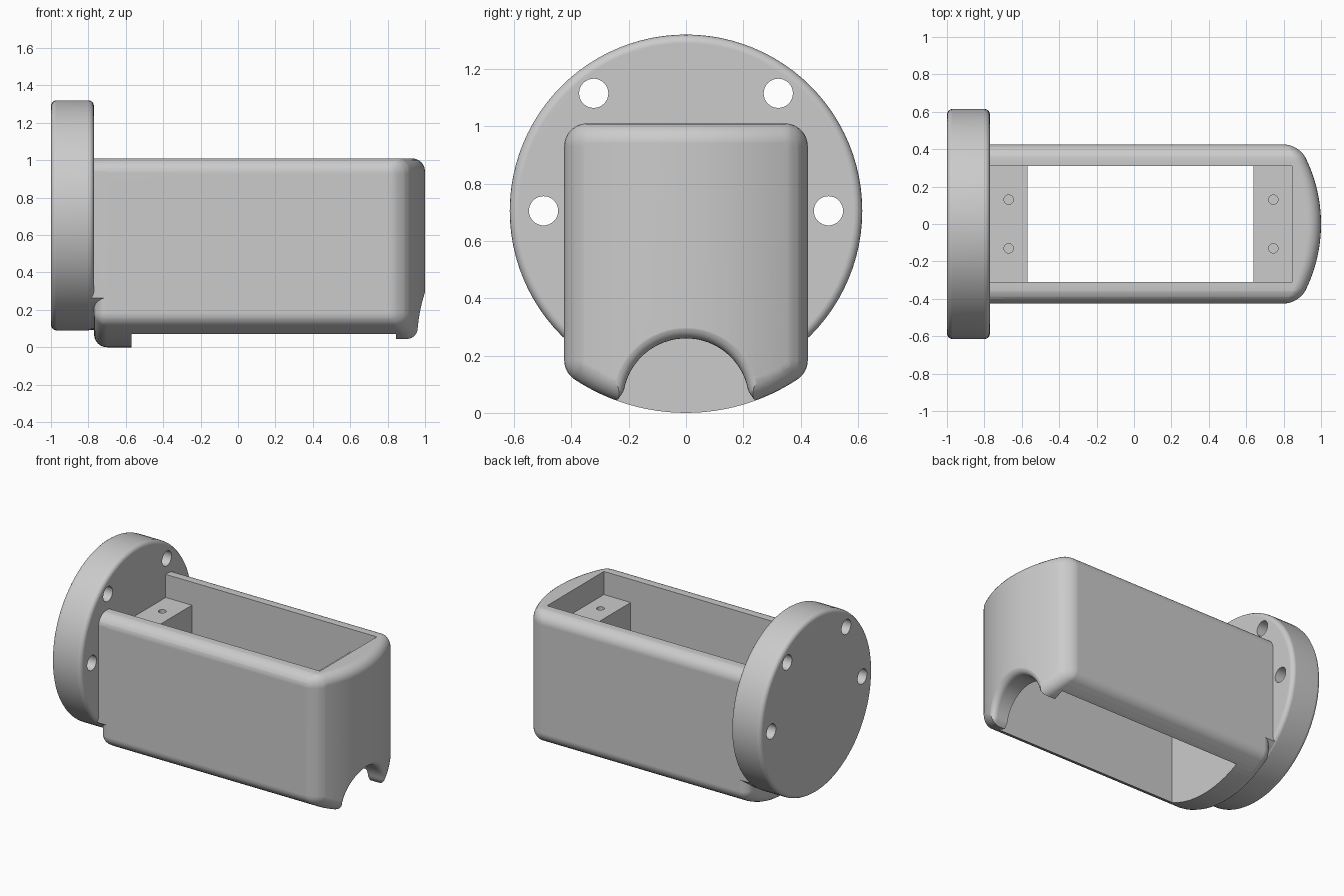
import bpy, bmesh, math

cube = bpy.data.objects.get("Cube")
if cube:
    bpy.data.objects.remove(cube)

grey = bpy.data.materials.new("plain grey")
grey.use_nodes = True
COLOUR = (0.6, 0.6, 0.6, 1)
grey.diffuse_color = COLOUR
grey.node_tree.nodes["Principled BSDF"].inputs["Base Color"].default_value = COLOUR

FACE = -0.77          # inner face of the flange
MID = 0.705           # height of the flange axis
HALF = 0.425          # half width of the housing
BOW = 0.8             # radius of the bowed end
CORNER = 0.08         # corner radius of the housing section
ROUND = 0.07          # rounding of the housing ends


def front(y):
    """How far the bowed end reaches at a given side position."""
    return 1 - BOW + math.sqrt(BOW ** 2 - min(abs(y), HALF) ** 2)


def arc(cx, cy, r, a0, a1, n):
    """Points along an arc, each with its outward direction."""
    angles = [math.radians(a0 + (a1 - a0) * i / n) for i in range(n + 1)]
    return [(cx + r * math.cos(a), cy + r * math.sin(a), math.cos(a), math.sin(a)) for a in angles]


def circle(cx, cy, r, n):
    return [p[:2] for p in arc(cx, cy, r, 0, 360, n)[:-1]]


def quarter(n):
    return [math.pi / 2 * i / n for i in range(n + 1)]


def loft(name, rings, cuts=(), shape=None):
    """Skin matching rings, close both ends, optionally slice and shape."""
    bm = bmesh.new()
    loops = [[bm.verts.new(p) for p in ring] for ring in rings]
    for a, b in zip(loops, loops[1:]):
        for i in range(len(a)):
            bm.faces.new((a[i - 1], a[i], b[i], b[i - 1]))
    bm.faces.new(loops[0])
    bm.faces.new(loops[-1])
    for y in cuts:
        bmesh.ops.bisect_plane(bm, geom=bm.verts[:] + bm.edges[:] + bm.faces[:], dist=0.0001,
                               plane_co=(0, y, 0), plane_no=(0, 1, 0))
    if shape:
        for v in bm.verts:
            shape(v)
    bmesh.ops.recalc_face_normals(bm, faces=bm.faces)
    mesh = bpy.data.meshes.new(name)
    bm.to_mesh(mesh)
    bm.free()
    mesh.materials.append(grey)
    ob = bpy.data.objects.new(name, mesh)
    bpy.context.collection.objects.link(ob)
    return ob


def rod(name, y, z, r, lo, hi, n=48):
    return loft(name, [[(x, p, q) for p, q in circle(y, z, r, n)] for x in (lo, hi)])


def activate(ob):
    bpy.ops.object.select_all(action="DESELECT")
    bpy.context.view_layer.objects.active = ob
    ob.select_set(True)


def combine(ob, other, operation="DIFFERENCE"):
    """Apply a boolean and discard the second solid."""
    mod = ob.modifiers.new("cut", "BOOLEAN")
    mod.operation, mod.solver, mod.object = operation, "EXACT", other
    activate(ob)
    bpy.ops.object.modifier_apply(modifier=mod.name)
    bpy.data.objects.remove(other)


def bow_end(v):
    if v.co.x > 0:
        v.co.x += front(v.co.y) - 1


def shell(name, start, shrink=0.0):
    """Solid housing: straight sides, arched underside, bowed end, rounded rims."""
    side = HALF - CORNER
    low = MID - math.sqrt((MID - CORNER) ** 2 - side ** 2)
    a = math.degrees(math.asin(side / (MID - CORNER)))
    section = arc(0, MID, MID, 270 - a, 270 + a, 24)
    section += arc(side, low, CORNER, 270 + a, 360, 6)[1:]
    section += arc(side, 1.01 - CORNER, CORNER, 0, 90, 8)
    section += arc(-side, 1.01 - CORNER, CORNER, 90, 180, 8)
    section += arc(-side, low, CORNER, 180, 270 - a, 6)[:-1]
    steps = [(ROUND * (1 - math.cos(t)), ROUND * (1 - math.sin(t))) for t in quarter(6)]
    ends = [(d, start + e) for d, e in reversed(steps)] + [(d, 1 - e) for d, e in steps]
    rings = [[(x, y - (d + shrink) * ny, z - (d + shrink) * nz) for y, z, ny, nz in section]
             for d, x in ends]
    return loft(name, rings, [0.03 * i + 0.0013 for i in range(-14, 14)], bow_end)


def arch_cutter(flare):
    """Arch opening that flares into the bowed end and at its feet."""
    feet = [(0.28, -0.2), (0.28, 0.02), (0.25, 0.038), (0.235, 0.05), (0.224, 0.066)]
    outline = [(y, z, 1, 0) for y, z in feet]
    outline += arc(0, 0.04, 0.22, 10, 170, 32)
    outline += [(-y, z, -1, 0) for y, z in reversed(feet)]
    rings = [[(0.7, y, z) for y, z, ny, nz in outline]]
    for t in quarter(6):
        d = flare * (1 - math.cos(t))
        rings.append([(front(y + d * ny) - flare + (flare + 0.001) * math.sin(t),
                       y + d * ny, z + d * nz) for y, z, ny, nz in outline])
    rings.append([(1.3, y, z) for x, y, z in rings[-1]])
    return loft("arch", rings)


# Housing with a rounded arch through its end wall
housing = shell("housing", FACE)
combine(housing, arch_cutter(0.045))

# Neck that carries the housing into the flange
neck = shell("neck", -0.95, 0.0005)
combine(neck, rod("neck_limit", 0, MID, 0.612, -0.84, -0.62, 96), "INTERSECT")
combine(housing, neck, "UNION")

# Open pocket, leaving one full-height block and one hanging block
pocket = [(-0.8, 1.2), (-0.8, 0.85), (-0.57, 0.85), (-0.57, -0.2), (0.845, -0.2),
          (0.845, 0.45), (0.64, 0.45), (0.64, 0.85), (0.845, 0.85), (0.845, 1.2)]
combine(housing, loft("pocket", [[(x, y, z) for x, z in pocket] for y in (-0.31, 0.31)]))

# Screw holes in both blocks
for x in (-0.67, 0.745):
    for y in (-0.13, 0.13):
        combine(housing, loft("screw", [[(p, q, z) for p, q in circle(x, y, 0.025, 20)]
                                        for z in (0.72, 0.95)]))

# Round flange with rounded rims and four bolt holes
RIM = 0.03
rim = [(0.615 - RIM * (1 - math.cos(t)), RIM * (1 - math.sin(t))) for t in quarter(4)]
ends = [(r, -1 + e) for r, e in reversed(rim)] + [(r, FACE - e) for r, e in rim]
flange = loft("flange", [[(x, y, z) for y, z in circle(0, MID, r, 96)] for r, x in ends])
for side in (-1, 1):
    for y, z in ((0.497, MID), (0.322, 1.115)):
        combine(flange, rod("bolt", side * y, z, 0.051, -1.1, -0.6, 32))

for ob in (housing, flange):
    activate(ob)
    bpy.ops.object.shade_smooth_by_angle(angle=math.radians(30))
    ob.modifiers.new("even shading", "WEIGHTED_NORMAL").keep_sharp = True
